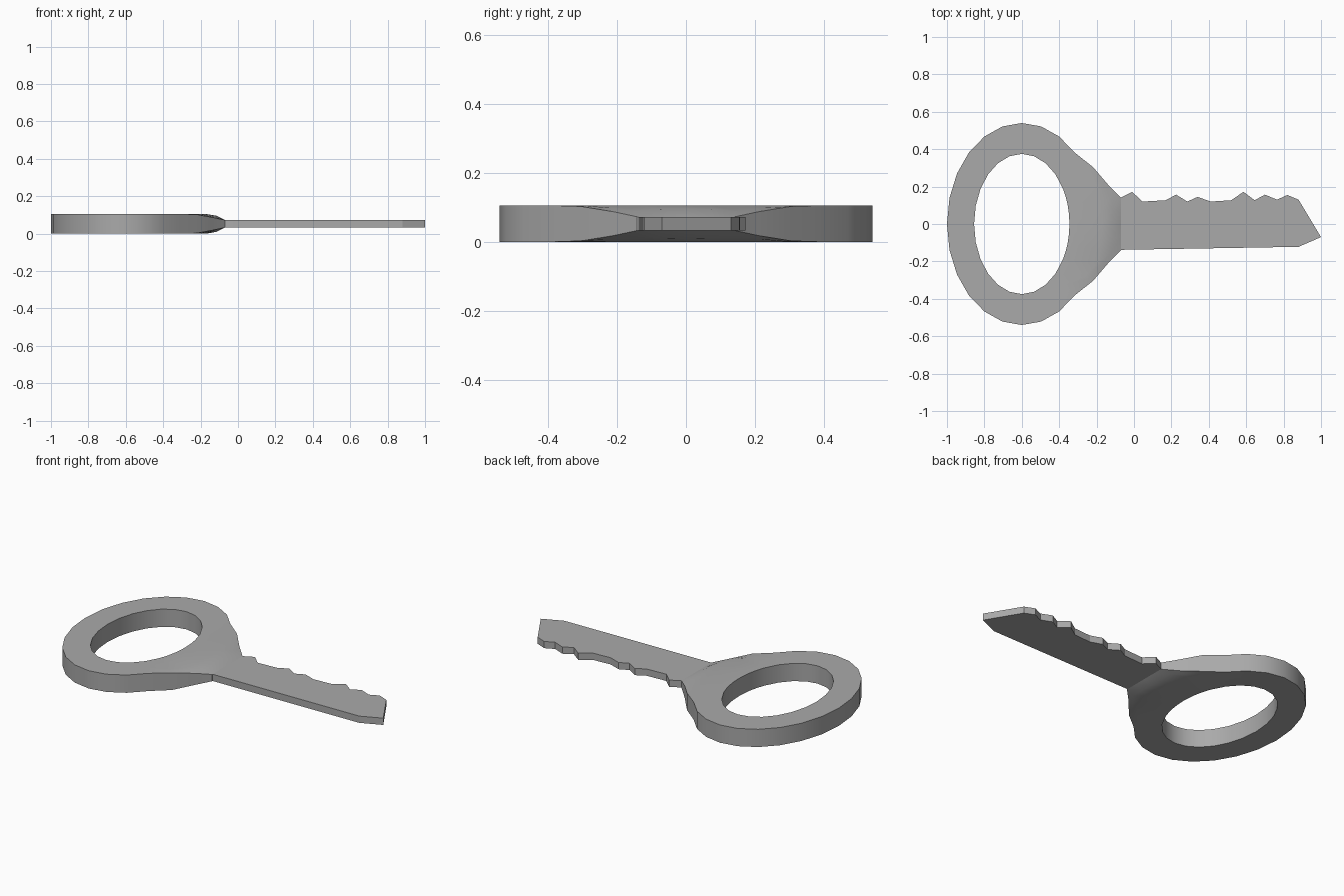
import bpy, bmesh
from math import sin, cos, radians

cube = bpy.data.objects.get("Cube")
if cube:
    bpy.data.objects.remove(cube)

MID = 0.0525      # centre height of the key
FULL = 0.0525     # half thickness of the bow
THIN = 0.02       # half thickness of the blade

metal = bpy.data.materials.new("grey metal")
metal.use_nodes = True
GREY = (0.4, 0.4, 0.4, 1)
metal.diffuse_color = GREY
metal.node_tree.nodes["Principled BSDF"].inputs["Base Color"].default_value = GREY


def finish(bm, name, angle):
    bmesh.ops.recalc_face_normals(bm, faces=bm.faces[:])
    mesh = bpy.data.meshes.new(name)
    bm.to_mesh(mesh)
    bm.free()
    mesh.materials.append(metal)
    ob = bpy.data.objects.new(name, mesh)
    bpy.context.collection.objects.link(ob)
    bpy.ops.object.select_all(action='DESELECT')
    ob.select_set(True)
    bpy.context.view_layer.objects.active = ob
    bpy.ops.object.shade_smooth_by_angle(angle=radians(angle))


def oval(deg, rx, ry):
    t = radians(deg)
    return -0.6 + rx * cos(t), ry * sin(t)


# Neck spokes: angle -> (ridge x, y), (slope x, y, half thickness), (rim x, y, half thickness)
NECK = {
    0: ((-0.17, 0), (-0.115, 0, 0.043), (-0.07, 0, THIN)),
    8: ((-0.175, 0.07), (-0.115, 0.075, 0.042), (-0.07, 0.07, THIN)),
    15: ((-0.18, 0.14), (-0.12, 0.15, 0.036), (-0.07, 0.142, THIN)),
    22: ((-0.2, 0.21), (-0.17, 0.21, 0.045), (-0.14, 0.212, 0.035)),
    30: ((-0.26, 0.28), (-0.24, 0.292, 0.052), (-0.22, 0.305, 0.05)),
}


def spoke(deg):
    """Points from the hole to the rim as x, y, half thickness."""
    side = 1 if deg >= 0 else -1
    inner = (*oval(deg, 0.255, 0.375), FULL)
    if abs(deg) in NECK:
        ridge, slope, rim = NECK[abs(deg)]
        pts = [(*ridge, FULL), slope, rim]
        return [inner] + [(x, y * side, h) for x, y, h in pts]
    outer = oval(deg, 0.4, 0.54)
    return [inner] + [(inner[0] + (outer[0] - inner[0]) * f,
                       inner[1] + (outer[1] - inner[1]) * f, FULL) for f in (0.5, 0.8, 1)]


# Bow with the tapering neck
bm = bmesh.new()
angles = sorted(set(range(-165, 181, 15)) | {-22, -8, 8, 22})
loops = []
for a in angles:
    pts = spoke(a)
    section = [(x, y, MID + h) for x, y, h in pts] + [(x, y, MID - h) for x, y, h in reversed(pts)]
    loops.append([bm.verts.new(p) for p in section])
for i, cur in enumerate(loops):
    prev = loops[i - 1]
    for j in range(len(cur)):
        bm.faces.new((prev[j - 1], prev[j], cur[j], cur[j - 1]))
finish(bm, "bow", 35)

# Blade with the cut teeth along its back edge
outline = [(-0.1, 0.13), (-0.07, 0.142), (-0.01, 0.172), (0.045, 0.12), (0.17, 0.127),
           (0.225, 0.157), (0.285, 0.12), (0.34, 0.145), (0.41, 0.12), (0.52, 0.127),
           (0.585, 0.172), (0.645, 0.127), (0.7, 0.157), (0.765, 0.13), (0.82, 0.155),
           (0.88, 0.13), (1, -0.07), (0.88, -0.122), (-0.07, -0.138), (-0.1, -0.13)]
bm = bmesh.new()
face = bm.faces.new([bm.verts.new((x, y, MID - THIN)) for x, y in outline])
top = bmesh.ops.extrude_face_region(bm, geom=[face])["geom"]
bmesh.ops.translate(bm, verts=[v for v in top if isinstance(v, bmesh.types.BMVert)],
                    vec=(0, 0, 2 * THIN))
finish(bm, "blade", 20)
